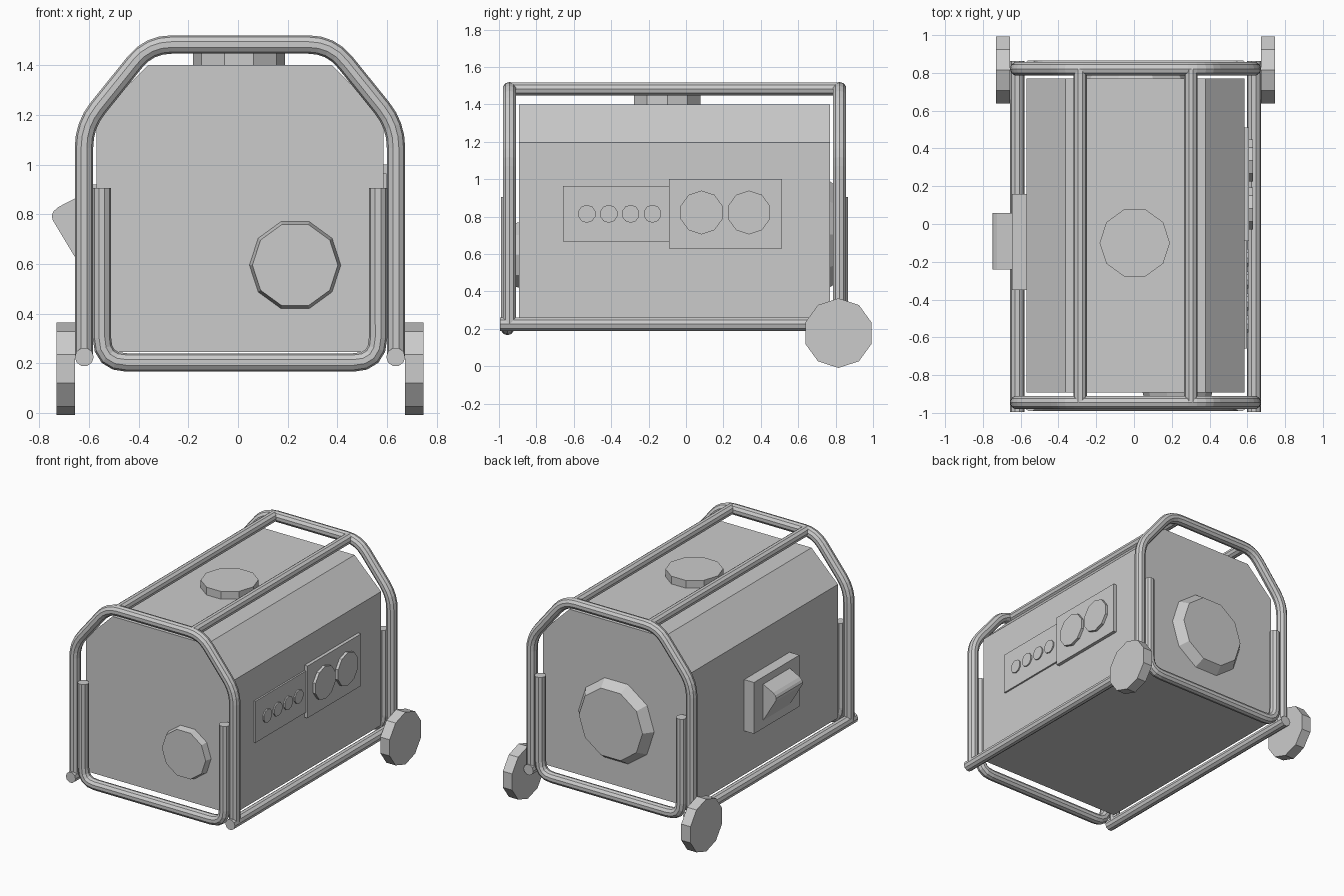
import bpy, bmesh
from math import pi
from mathutils import Vector, Matrix

if "Cube" in bpy.data.objects:
    bpy.data.objects.remove(bpy.data.objects["Cube"])

CX, CY = 0.008, -0.0615   # centre of the machine itself


def finish(name, bm):
    bmesh.ops.recalc_face_normals(bm, faces=bm.faces)
    me = bpy.data.meshes.new(name)
    bm.to_mesh(me)
    bm.free()
    ob = bpy.data.objects.new(name, me)
    bpy.context.collection.objects.link(ob)
    return ob


def prism(name, xz, y0, y1):
    """Extrude an x-z outline along y."""
    bm = bmesh.new()
    face = bm.faces.new([bm.verts.new((x, y0, z)) for x, z in xz])
    ext = bmesh.ops.extrude_face_region(bm, geom=[face])["geom"]
    bmesh.ops.translate(bm, vec=(0, y1 - y0, 0),
                        verts=[g for g in ext if isinstance(g, bmesh.types.BMVert)])
    return finish(name, bm)


def box(name, lo, hi):
    return prism(name, [(lo[0], lo[2]), (hi[0], lo[2]), (hi[0], hi[2]), (lo[0], hi[2])], lo[1], hi[1])


def disc(name, base, axis, r, depth, r_top=None, spin=0.0, sides=10):
    """Low-poly disc standing on base and growing along axis."""
    axis = Vector(axis)
    bm = bmesh.new()
    rot = axis.to_track_quat('Z', 'Y').to_matrix().to_4x4()
    mat = (Matrix.Translation(Vector(base) + axis * depth / 2) @ rot
           @ Matrix.Rotation(spin, 4, 'Z'))
    bmesh.ops.create_cone(bm, cap_ends=True, segments=sides, radius1=r,
                          radius2=r if r_top is None else r_top, depth=depth, matrix=mat)
    return finish(name, bm)


def rounded(pts, cut, steps=4):
    """Round the inner corners of a path."""
    pts = [Vector(p) for p in pts]
    out = [pts[0]]
    for a, b, c in zip(pts, pts[1:], pts[2:]):
        p, q = b + (a - b).normalized() * cut, b + (c - b).normalized() * cut
        for i in range(steps + 1):
            t = i / steps
            out.append(p * (1 - t) ** 2 + b * 2 * t * (1 - t) + q * t * t)
    return out + [pts[-1]]


def tube(name, pts, r=0.037):
    cu = bpy.data.curves.new(name, 'CURVE')
    cu.dimensions = '3D'
    cu.bevel_depth = r
    cu.bevel_resolution = 3
    cu.use_fill_caps = True
    sp = cu.splines.new('POLY')
    sp.use_smooth = False
    sp.points.add(len(pts) - 1)
    for p, co in zip(sp.points, pts):
        p.co = (*co, 1)
    ob = bpy.data.objects.new(name, cu)
    bpy.context.collection.objects.link(ob)
    return ob


# Housing with chamfered shoulders
half = [(0.578, 0.245), (0.578, 1.195), (0.37, 1.40)]
prism("housing", [(CX + x, z) for x, z in half] + [(CX - x, z) for x, z in reversed(half)],
      -0.893, 0.77)

# Tubular frame: end hoops and lower U bars
hoop = [(0.628, 0.22), (0.628, 1.158), (0.366, 1.483)]
ubar = [(0.556, 0.905), (0.556, 0.203)]
for end, s in (("front", -1), ("back", 1)):
    for part, prof, off, cut in (("hoop", hoop, 0.883, 0.09), ("lower_bar", ubar, 0.893, 0.1)):
        y = CY + s * off
        path = [(CX - x, y, z) for x, z in prof] + [(CX + x, y, z) for x, z in reversed(prof)]
        tube(f"{end}_{part}", rounded(path, cut))

# Rails and wheels on both sides
for side, s in (("left", -1), ("right", 1)):
    x = CX + s * 0.293
    tube(f"{side}_top_rail", [(x, CY - 0.883, 1.483), (x, CY + 0.883, 1.483)], 0.036)
    x = CX + s * 0.627
    tube(f"{side}_bottom_rail", [(x, CY - 0.934, 0.225), (x, CY + 0.925, 0.225)], 0.038)
    disc(f"{side}_wheel", (CX + s * 0.665, 0.815, 0.177), (s, 0, 0), 0.186, 0.073,
         spin=0 if abs(Vector((s, 0, 0)).to_track_quat('Z', 'Y').to_matrix().col[0].y) > 0.5 else pi / 2)

# Fuel cap, front cover and rear exhaust cover
disc("fuel_cap", (0.004, -0.10, 1.40), (0, 0, 1), 0.186, 0.055, spin=pi / 2)
disc("front_cover", (0.23, -0.893, 0.595), (0, -1, 0), 0.184, 0.045, 0.172, spin=pi / 2)
disc("rear_cover", (CX, 0.77, 0.705), (0, 1, 0), 0.297, 0.065, 0.25, spin=pi / 2)

# Control panels with switches and sockets on the right
face = CX + 0.578
box("switch_panel", (face - 0.02, -0.658, 0.668), (0.598, -0.09, 0.963))
box("socket_panel", (face - 0.02, -0.09, 0.63), (0.61, 0.512, 1.0))
for i in range(4):
    disc(f"switch_{i + 1}", (0.597, -0.53 + i * 0.117, 0.815), (1, 0, 0), 0.048, 0.01)
for i, y in enumerate((0.083, 0.337)):
    disc(f"socket_{i + 1}", (0.608, y, 0.822), (1, 0, 0), 0.117, 0.022)

# Air filter box and intake hood on the left
box("filter_box", (-0.647, -0.35, 0.555), (-0.55, 0.16, 0.92))
prism("intake_hood", [(-0.64, 0.60), (-0.64, 0.872), (-0.725, 0.828), (-0.742, 0.812),
                      (-0.75, 0.795), (-0.746, 0.776)], -0.242, 0.057)
